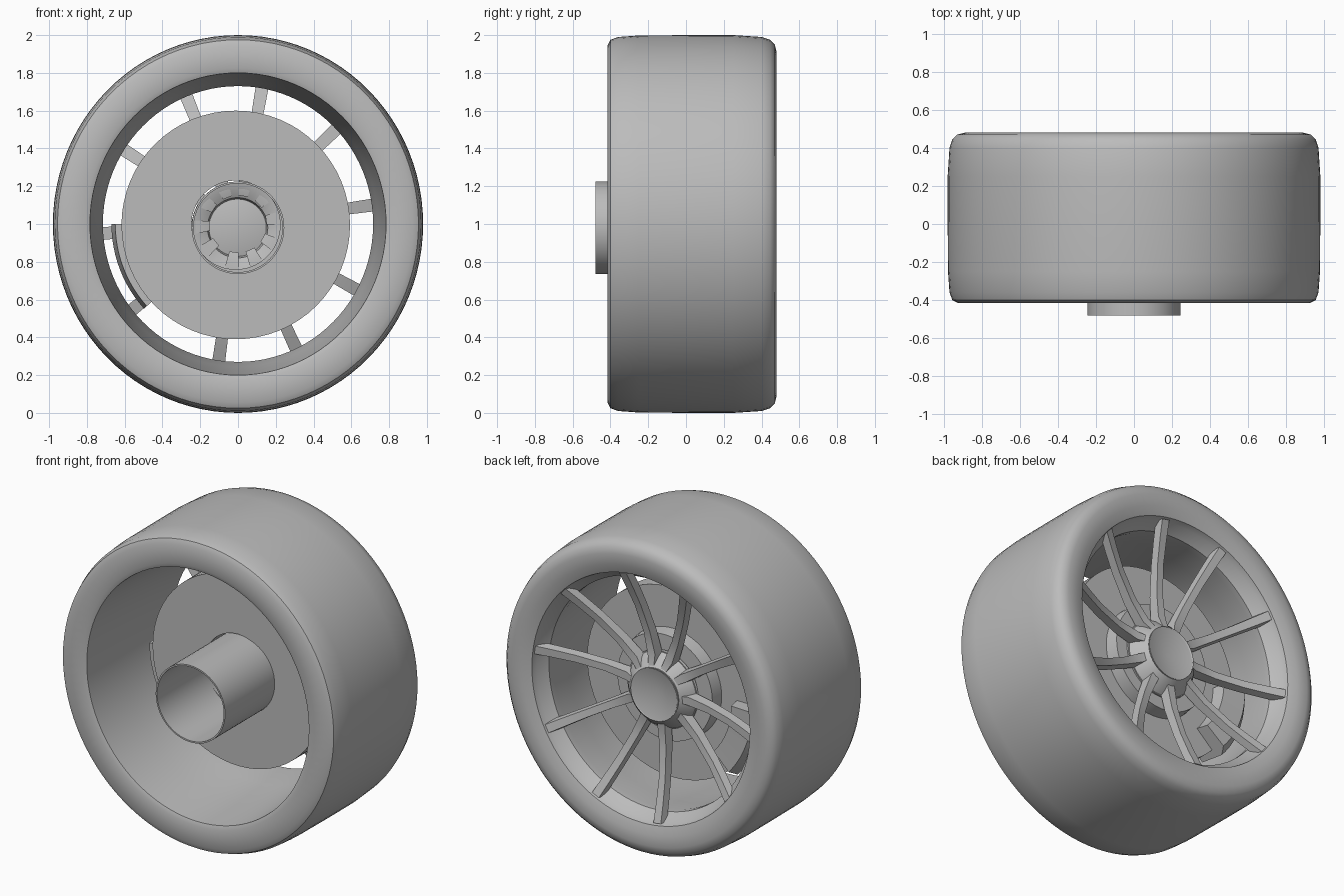
import bpy, bmesh, math
from mathutils import Matrix, Vector

cube = bpy.data.objects.get("Cube")
if cube:
    bpy.data.objects.remove(cube)

grey = bpy.data.materials.new("plain grey")
grey.use_nodes = True
colour = (0.5, 0.5, 0.5, 1)
grey.diffuse_color = colour
grey.node_tree.nodes["Principled BSDF"].inputs["Base Color"].default_value = colour


def finish(name, bm, angle=35):
    bmesh.ops.recalc_face_normals(bm, faces=bm.faces)
    mesh = bpy.data.meshes.new(name)
    bm.to_mesh(mesh)
    bm.free()
    mesh.materials.append(grey)
    ob = bpy.data.objects.new(name, mesh)
    bpy.context.collection.objects.link(ob)
    bpy.ops.object.select_all(action="DESELECT")
    ob.select_set(True)
    bpy.context.view_layer.objects.active = ob
    bpy.ops.object.shade_smooth_by_angle(angle=math.radians(angle))


def lathe(name, profile, centre=(0, 1), start=0, sweep=360, steps=64, squash=1):
    """Turn a closed (radius, y) profile about the axle; a partial sweep gets end caps."""
    bm = bmesh.new()
    full = sweep == 360
    rings = []
    for i in range(steps if full else steps + 1):
        a = math.radians(start + sweep * i / steps)
        rings.append([bm.verts.new((centre[0] + r * math.cos(a) * squash, y,
                                    centre[1] + r * math.sin(a))) for r, y in profile])
    pairs = list(zip(rings, rings[1:]))
    if full:
        pairs.append((rings[-1], rings[0]))
    n = len(profile)
    for a, b in pairs:
        for j in range(n):
            k = (j + 1) % n
            bm.faces.new((a[j], a[k], b[k], b[j]))
    if not full:
        bm.faces.new(rings[0])
        bm.faces.new(rings[-1])
    bmesh.ops.remove_doubles(bm, verts=bm.verts, dist=0.0005)
    finish(name, bm)


# Tyre and barrel in one turned shell, with a stepped lip at the back
lathe("tyre_and_barrel", [
    (0.80, -0.405), (0.825, -0.415), (0.945, -0.415), (0.975, -0.40), (0.99, -0.36),
    (0.998, -0.25), (1.0, 0.03), (1.0, 0.25), (0.99, 0.40), (0.975, 0.445),
    (0.95, 0.47), (0.91, 0.48), (0.84, 0.475), (0.785, 0.455), (0.775, 0.42),
    (0.73, 0.36), (0.73, 0.32), (0.755, 0.15), (0.78, -0.1)], squash=0.98, steps=96)

# Brake disc with its raised centre
lathe("brake_disc", [(0.235, 0.02), (0.605, 0.02), (0.605, 0.15), (0.345, 0.15),
                     (0.335, 0.23), (0.235, 0.23)], centre=(-0.012, 0.995))

# Open axle tube
lathe("axle_tube", [(0.245, -0.48), (0.245, 0.24), (0.235, 0.24), (0.235, -0.48)],
      centre=(0, 0.98))

# Brake caliper hugging the disc edge
lathe("brake_caliper", [(0.46, 0.12), (0.58, 0.035), (0.65, 0.035), (0.67, 0.19),
                        (0.63, 0.24), (0.48, 0.23)],
      start=180, sweep=42, steps=12)

# Hub: flared collar and dished cap
lathe("hub_collar", [(0.245, 0.23), (0.22, 0.27), (0.165, 0.325), (0.15, 0.315),
                     (0.16, 0.27), (0.235, 0.23)], centre=(-0.002, 0.98), steps=40)
lathe("hub_cap", [(0, 0.285), (0.165, 0.325), (0.165, 0.31), (0, 0.27)],
      centre=(-0.008, 0.985), steps=40)


# Ten curved spokes with a tapered section
def add_spoke(bm, angle):
    turn = Matrix.Translation((0, 0, 1)) @ Matrix.Rotation(-angle, 4, "Y")
    sections = []
    for r, y, half, depth in [(0.15, 0.315, 0.025, 0.06), (0.22, 0.295, 0.035, 0.06),
                              (0.36, 0.305, 0.03, 0.055), (0.54, 0.35, 0.03, 0.05),
                              (0.67, 0.4, 0.033, 0.05), (0.775, 0.445, 0.035, 0.05)]:
        corners = [(-half * 0.75, y), (half * 0.75, y), (half, y - depth), (-half, y - depth)]
        sections.append([bm.verts.new(turn @ Vector((r, d, w))) for w, d in corners])
    for a, b in zip(sections, sections[1:]):
        for j in range(4):
            k = (j + 1) % 4
            bm.faces.new((a[j], a[k], b[k], b[j]))
    bm.faces.new(sections[0])
    bm.faces.new(sections[-1])


bm = bmesh.new()
for angle in (8, 44, 80, 112, 147, 184, 219, 262, 295, 331):
    add_spoke(bm, math.radians(angle))
finish("spokes", bm, 30)
